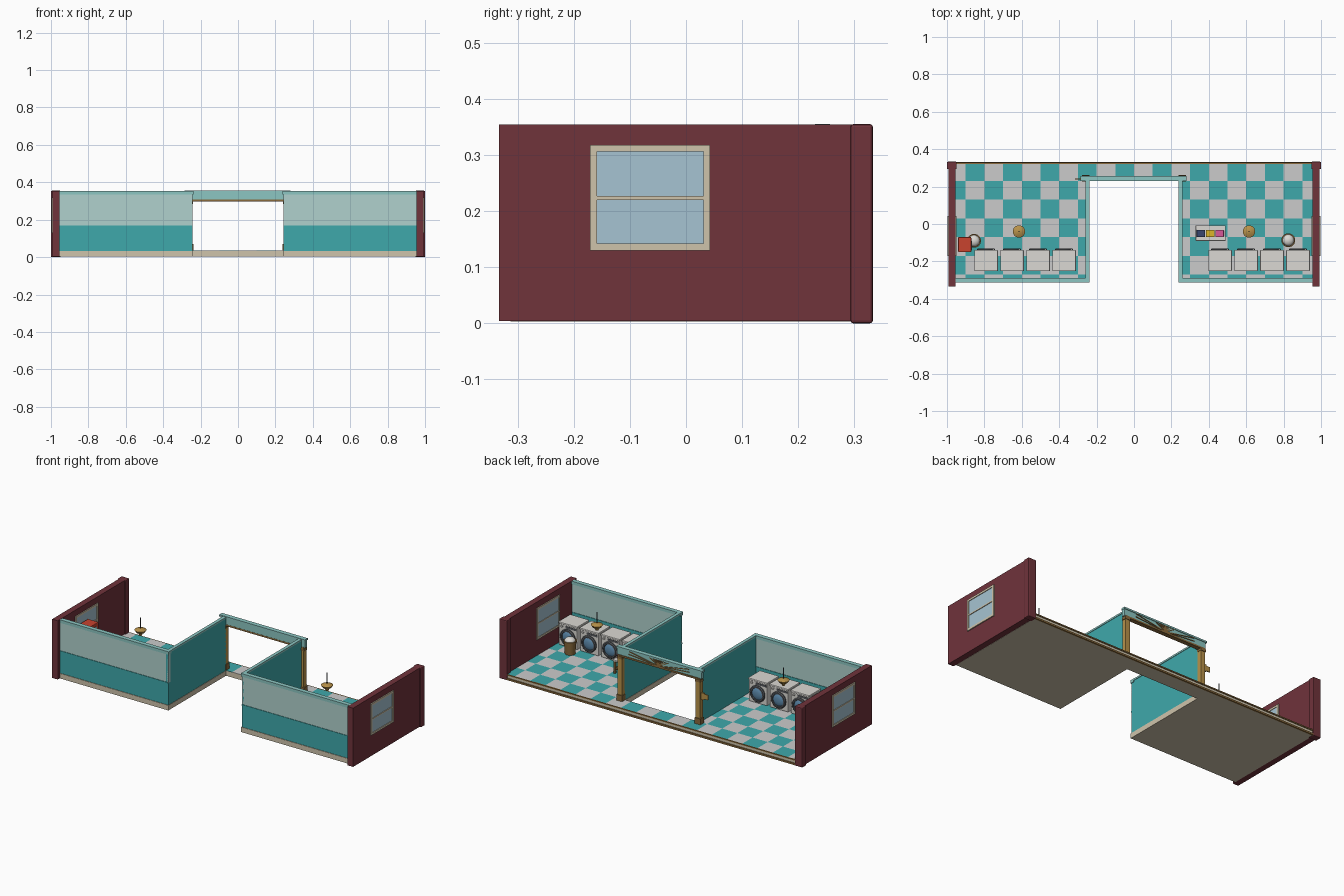
import bpy, bmesh, math
from mathutils import Matrix, Vector

if "Cube" in bpy.data.objects:
    bpy.data.objects.remove(bpy.data.objects["Cube"])


def material(name, hexcode):
    m = bpy.data.materials.new(name)
    c = [int(hexcode[i:i + 2], 16) / 255 for i in (0, 2, 4)]
    m.diffuse_color = [((v + 0.055) / 1.055) ** 2.4 for v in c] + [1]
    m.use_nodes = True
    m.node_tree.nodes["Principled BSDF"].inputs["Base Color"].default_value = m.diffuse_color
    return m


TEAL = material("teal", "3fa9ab")
PALE = material("pale_teal", "b0d1cd")
TRIM = material("trim_teal", "8cc6c2")
BEIGE = material("beige", "cfc4ab")
MAROON = material("maroon", "70333b")
WHITE = material("white", "dbd9d4")
TILE = material("tile_white", "d3d6d4")
GOLD = material("gold", "b8924a")
WOOD = material("wood", "8a6a3c")
GLASS = material("glass", "a6c4d2")
DOORGLASS = material("door_glass", "5f8db0")
GREY = material("dark_grey", "55585c")
RED = material("red", "c8432f")
NAVY = material("navy", "38466e")
YELLOW = material("yellow", "dcb528")
PINK = material("pink", "d8589a")


def finish(bm, name, mat, smooth=False):
    me = bpy.data.meshes.new(name)
    bm.to_mesh(me)
    bm.free()
    ob = bpy.data.objects.new(name, me)
    bpy.context.collection.objects.link(ob)
    me.materials.append(mat)
    if smooth:
        bpy.context.view_layer.objects.active = ob
        bpy.ops.object.select_all(action='DESELECT')
        ob.select_set(True)
        bpy.ops.object.shade_smooth_by_angle(angle=math.radians(40))
    return ob


def boxes(name, mat, spans, bevel=0):
    """One object from boxes given as (x0, x1, y0, y1, z0, z1)."""
    bm = bmesh.new()
    for x0, x1, y0, y1, z0, z1 in spans:
        c = Vector((x0 + x1, y0 + y1, z0 + z1)) / 2
        s = (abs(x1 - x0), abs(y1 - y0), abs(z1 - z0), 1)
        bmesh.ops.create_cube(bm, size=1, matrix=Matrix.Translation(c) @ Matrix.Diagonal(s))
    ob = finish(bm, name, mat)
    if bevel:
        b = ob.modifiers.new("bevel", 'BEVEL')
        b.width, b.segments = bevel, 2
    return ob


def lathe(name, mat, profile, loc, axis='Z', n=24):
    """Revolve (radius, height) points about z, or about y for axis Y."""
    bm = bmesh.new()
    vs = [bm.verts.new((r, 0, h)) for r, h in profile]
    es = [bm.edges.new(p) for p in zip(vs, vs[1:])]
    bmesh.ops.spin(bm, geom=vs + es, cent=(0, 0, 0), axis=(0, 0, 1),
                   angle=math.tau, steps=n, use_duplicate=False)
    bmesh.ops.remove_doubles(bm, verts=bm.verts, dist=1e-5)
    bmesh.ops.recalc_face_normals(bm, faces=bm.faces)
    if axis == 'Y':
        bm.transform(Matrix.Rotation(-math.pi / 2, 4, 'X'))
    bm.transform(Matrix.Translation(loc))
    return finish(bm, name, mat, True)


# U-shaped floor slab and rear threshold
F = 0.035
boxes("floor_slab", BEIGE, [(-.955, .955, .23, .325, .003, F - .002)] +
      [(s * .24, s * .955, -.313, .23, .003, F - .002) for s in (-1, 1)])
boxes("rear_threshold", WOOD, [(-.95, .95, .322, .332, .002, .012), (-.95, .95, .322, .33, .028, F)])

# Checker tiles, clipped to the floor areas
tiles = ([], [])
for ax, bx, ay, by in ((-.955, .955, .23, .325), (-.955, -.255, -.29, .23), (.255, .955, -.29, .23)):
    for i in range(-10, 10):
        for j in range(7):
            x0, x1 = max(ax, i / 10), min(bx, (i + 1) / 10)
            y0, y1 = max(ay, .23 - j / 10), min(by, .33 - j / 10)
            if x1 - x0 > .001 and y1 - y0 > .001:
                tiles[(i + j) % 2].append((x0, x1, y0, y1, F - .004, F))
boxes("white_tiles", TILE, tiles[0])
boxes("teal_tiles", TEAL, tiles[1])

for s, side in ((-1, "left"), (1, "right")):
    # Maroon end wall with corner post
    boxes(side + "_end_wall", MAROON, [(s * .955, s * .992, -.333, .31, .004, .354)])
    boxes(side + "_corner_post", MAROON, [(s * .948, s, .293, .333, 0, .355)], .005)
    # Sash window, visible on both faces of the wall
    a, b = s * .95, s * .998
    boxes(side + "_window_frame", BEIGE, [
        (a, b, -.171, -.159, .13, .318), (a, b, .031, .043, .13, .318),
        (a, b, -.159, .031, .13, .142), (a, b, -.159, .031, .306, .318),
        (a, b, -.159, .031, .22, .227)])
    boxes(side + "_window_panes", GLASS, [(s * .953, s * .994, -.159, .031, .142, .22),
                                          (s * .953, s * .994, -.159, .031, .227, .306)])
    # Front wall in two colours, dado rail and partition
    boxes(side + "_front_wall_lower", TEAL, [(s * .242, s * .955, -.31, -.292, F - .003, .165)])
    boxes(side + "_front_wall_upper", PALE, [(s * .242, s * .955, -.31, -.292, .165, .345)])
    boxes(side + "_dado_rail", TEAL, [(s * .242, s * .955, -.313, -.289, .161, .168)])
    boxes(side + "_partition", TEAL, [(s * .242, s * .256, -.31, .232, F - .003, .345)])
    boxes(side + "_wall_cap", TRIM, [(s * .238, s * .955, -.314, -.288, .335, .353),
                                     (s * .239, s * .259, -.288, .23, .343, .353)])
    # Doorway post with plinth
    boxes(side + "_door_post", GOLD, [(s * .242, s * .272, .23, .256, F, .305)])
    boxes(side + "_post_plinth", WOOD, [(s * .239, s * .277, .228, .261, F, .07),
                                        (s * .24, s * .275, .229, .259, .285, .3)])

    # Pendant lamp
    x = s * .615
    lathe(side + "_lamp_bowl", GOLD, [(0, .245), (.008, .247), (.012, .258), (.024, .266),
                                      (.033, .28), (.03, .282), (.012, .287), (0, .29)], (x, -.04, 0))
    lathe(side + "_lamp_rod", GREY, [(0, .285), (.0025, .285), (.0025, .353), (0, .353)], (x, -.04, 0), n=8)

    # Row of four washing machines facing the back
    for k in range(4):
        c = (-.791 if s < 0 else .460) + k * .139
        tag = f"{side}_washer_{k + 1}"
        boxes(tag + "_body", WHITE, [(c - .061, c + .061, -.25, -.142, F, .165)], .005)
        boxes(tag + "_lid", WHITE, [(c - .063, c + .063, -.252, -.139, .164, .174)], .003)
        boxes(tag + "_control_strip", GREY, [(c - .056, c + .015, -.145, -.14, .146, .158)])
        lathe(tag + "_knob", WHITE, [(0, 0), (.007, 0), (.006, .007), (0, .007)], (c + .04, -.142, .152), 'Y', 12)
        lathe(tag + "_door_ring", GREY, [(.034, 0), (.049, 0), (.049, .007), (.044, .012),
                                         (.036, .012), (.034, 0)], (c, -.143, .094), 'Y')
        lathe(tag + "_door_glass", DOORGLASS, [(.036, .005), (.026, .010), (.012, .012), (0, .0125)],
              (c, -.143, .094), 'Y')

# Doorway header
boxes("door_header", TRIM, [(-.278, .278, .232, .253, .305, .35)])
boxes("header_cap", TRIM, [(-.285, .28, .23, .257, .345, .355)])
boxes("door_lintel", WOOD, [(-.272, .272, .231, .257, .298, .308)])

# Sunburst on the back of the header
bm = bmesh.new()
for k in range(15):
    a = math.radians(6 + 12 * k)
    if k < 2 or k > 12:
        a = math.radians({0: 5, 1: 10, 13: 170, 14: 175}[k])
    L = min(.2, .036 / math.sin(a))
    m = (Matrix.Translation((0, .2545, .308)) @ Matrix.Rotation(-a, 4, 'Y')
         @ Matrix.Translation((L / 2, 0, 0)) @ Matrix.Diagonal((L, .005, .004, 1)))
    bmesh.ops.create_cube(bm, size=1, matrix=m)
finish(bm, "header_sunburst", WOOD)

# Small bracket beside the doorway
boxes("side_bracket", GOLD, [(-.29, -.272, .236, .246, .18, .22), (-.315, -.29, .238, .243, .185, .215)])

# Red vending machine by the left wall
boxes("vending_machine", RED, [(-.94, -.87, -.15, -.07, F, .27)], .004)
boxes("vending_window", GLASS, [(-.872, -.867, -.14, -.09, .12, .25)])
boxes("vending_slot", GREY, [(-.872, -.867, -.14, -.08, .06, .09)])

# Laundry baskets with linen
for x, y, side in ((-.855, -.09, "left"), (.825, -.087, "right")):
    lathe(side + "_basket", WOOD, [(0, F), (.029, F), (.034, .105), (.037, .106), (.037, .112),
                                   (.031, .112), (.031, .1), (0, .1)], (x, y, 0))
    lathe(side + "_linen", WHITE, [(.031, .105), (.03, .116), (.02, .127), (0, .131)], (x, y, 0))

# Folding table with stacked clothes
boxes("table_top", WHITE, [(.33, .49, -.09, -.007, .108, .118)], .002)
boxes("table_legs", WOOD, [(x, x + .01, y, y + .01, F, .108) for x in (.335, .475) for y in (-.085, -.022)])
boxes("table_shelf", WOOD, [(.337, .483, -.083, -.014, .06, .066)])
for k, (n, m) in enumerate((("navy", NAVY), ("yellow", YELLOW), ("pink", PINK))):
    x = .335 + k * .05
    boxes(n + "_clothes", m, [(x, x + .045, -.069, -.032, .118 + i * .009, .126 + i * .009)
                              for i in range(3)], .002)
